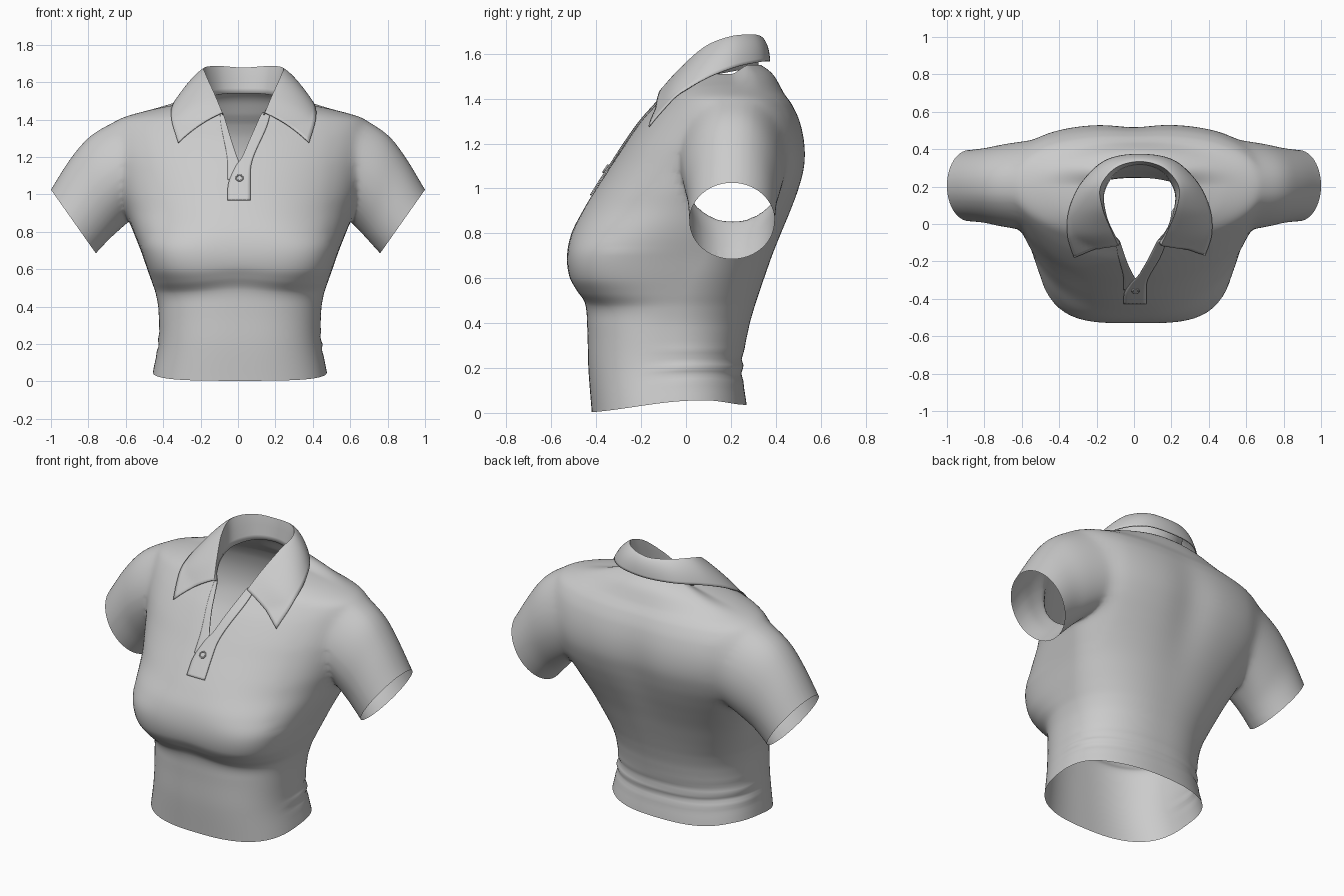
import bpy, bmesh, math
from mathutils import Vector

if "Cube" in bpy.data.objects:
    bpy.data.objects.remove(bpy.data.objects["Cube"])

# Torso slices: z, half width, front y, back y, front and back roundness
KEYS = [(0, .465, -.42, .27, 2.6, 2.4), (.2, .435, -.435, .25, 2.6, 2.3),
        (.38, .435, -.44, .28, 2.5, 2.3), (.47, .45, -.45, .305, 2.5, 2.3),
        (.53, .47, -.49, .325, 3.0, 2.3), (.60, .495, -.52, .35, 3.6, 2.3),
        (.70, .53, -.53, .388, 3.6, 2.3), (.80, .57, -.51, .43, 2.9, 2.35),
        (.90, .61, -.46, .472, 2.4, 2.45), (1.0, .65, -.40, .508, 2.2, 2.6),
        (1.1, .675, -.335, .532, 2.1, 2.7), (1.2, .69, -.27, .532, 2.05, 2.7),
        (1.3, .695, -.20, .51, 1.95, 2.6), (1.37, .685, -.14, .478, 1.9, 2.4),
        (1.41, .64, -.105, .45, 1.9, 2.2), (1.45, .50, -.075, .42, 1.9, 2),
        (1.48, .36, -.05, .388, 1.9, 2), (1.51, .22, -.02, .335, 2, 2)]


def smoothstep(a, b, x):
    t = min(1, max(0, (x - a) / (b - a)))
    return t * t * (3 - 2 * t)


def gauss(x, w):
    return math.exp(-(x / w) ** 2)


def hermite(keys, x):
    """Smooth interpolation of rows keyed by their first column."""
    n = len(keys)
    i = max(j for j in range(n - 1) if keys[j][0] <= x or j == 0)
    a, b = keys[i], keys[i + 1]
    p, q = keys[max(i - 1, 0)], keys[min(i + 2, n - 1)]
    h = b[0] - a[0]
    t = min(1, max(0, (x - a[0]) / h))
    out = []
    for k in range(1, len(a)):
        m0 = (b[k] - p[k]) / (b[0] - p[0]) * h
        m1 = (q[k] - a[k]) / (q[0] - a[0]) * h
        out.append((2*t**3 - 3*t*t + 1) * a[k] + (t**3 - 2*t*t + t) * m0
                   + (3*t*t - 2*t**3) * b[k] + (t**3 - t*t) * m1)
    return out


def centre(z):
    return .01 + .015 * smoothstep(1.2, 1.5, z), -.07 + .27 * smoothstep(.3, 1.05, z)


def front_y(x, z):
    hw, yf, yb, nf, nb = hermite(KEYS, z)
    cx, cy = centre(z)
    u = min(1, abs(x - cx) / hw)
    return cy - (cy - yf) * (1 - u ** nf) ** (1 / nf)


def side_x(y, z, s):
    hw, yf, yb, nf, nb = hermite(KEYS, z)
    cx, cy = centre(z)
    n, d = (nf, cy - yf) if y < cy else (nb, yb - cy)
    return cx + s * hw * (1 - min(1, abs(y - cy) / d) ** n) ** (1 / n)


def gap(z):
    return .105 * max(0, z - 1.15) / .28 + .04 * smoothstep(1.42, 1.51, z)


def finish(name, bm, angle=60, thick=0):
    bmesh.ops.recalc_face_normals(bm, faces=bm.faces)
    me = bpy.data.meshes.new(name)
    bm.to_mesh(me)
    bm.free()
    ob = bpy.data.objects.new(name, me)
    bpy.context.collection.objects.link(ob)
    if thick:
        m = ob.modifiers.new("thickness", 'SOLIDIFY')
        m.thickness, m.offset = thick, 0
    bpy.ops.object.select_all(action='DESELECT')
    bpy.context.view_layer.objects.active = ob
    ob.select_set(True)
    bpy.ops.object.shade_smooth_by_angle(angle=math.radians(angle))
    return ob


def loft(bm, rows):
    vs = [[bm.verts.new(p) for p in r] for r in rows]
    for a, b in zip(vs, vs[1:]):
        for i in range(len(a) - 1):
            bm.faces.new((a[i], a[i + 1], b[i + 1], b[i]))


# Torso with V-shaped neck opening
def torso_point(phi, z):
    hw, yf, yb, nf, nb = hermite(KEYS, z)
    cx, cy = centre(z)
    s, c = math.sin(phi), math.cos(phi)
    n, d = (nf, cy - yf) if c > 0 else (nb, yb - cy)
    r = (abs(s) ** n + abs(c) ** n) ** (-1 / n)
    back = smoothstep(.45, -.3, c)
    r += .02 * math.sin(z * 72 + 1.2 * s) * gauss(z - .2, .07) * back
    x, y = cx + hw * r * s, cy - d * r * c
    top = smoothstep(1.42, 1.51, z)
    if c > 0:   # crease under the bust rises in the middle
        z += .025 * gauss(x, .2) * gauss(z - .52, .09) * smoothstep(0, .5, c)
    else:       # hollow along the spine, raised back neck
        y -= .02 * gauss(x, .13) * gauss(z - 1.05, .3)
        z += .04 * top * smoothstep(0, -.6, c)
    z += .055 * smoothstep(-.5, .05, y) * max(0, 1 - z / .3) * (1 - .35 * smoothstep(.1, .27, y))
    return x, y, z


bm = bmesh.new()
rows = []
for a, b in zip(KEYS, KEYS[1:]):
    steps = 10 if b[0] < .3 else 6
    rows += [a[0] + (b[0] - a[0]) * i / steps for i in range(steps)]
rows.append(KEYS[-1][0])
N = 112
grid = []
for z in rows:
    p0 = math.asin(min(.9, gap(z) / hermite(KEYS, z)[0]))
    grid.append([torso_point(p0 + (2 * math.pi - 2 * p0) * i / N, z) for i in range(N + 1)])
loft(bm, grid)
bmesh.ops.remove_doubles(bm, verts=bm.verts, dist=.0005)

# Sleeves grown out of the armholes: t, top x/z, bottom x/z, half depth
SLEEVE = [(0, .67, 1.40, .60, .86, .24), (.33, .80, 1.315, .655, .80, .22),
          (.67, .90, 1.19, .70, .75, .20), (1, 1.0, 1.025, .76, .685, .19)]
CY, CZ, RY, RZ = .21, 1.13, .24, .27


def sleeve_point(t, a, s):
    tx, tz, bx, bz, hy = hermite(SLEEVE, t)
    k = math.sin(a)
    return Vector((s * ((tx + bx) / 2 + k * (tx - bx) / 2),
                   CY - .005 * t + hy * math.cos(a), (tz + bz) / 2 + k * (tz - bz) / 2))


for s in (-1, 1):
    hole = []
    for f in bm.faces:
        c = f.calc_center_median()
        if s * c.x > .4 and ((c.y - CY) / RY) ** 2 + ((c.z - CZ) / RZ) ** 2 < 1:
            hole.append(f)
    bmesh.ops.delete(bm, geom=hole, context='FACES')
    edges = [tuple(e.verts) for e in bm.edges if e.is_boundary
             and all(s * v.co.x > .35 and .8 < v.co.z < 1.46 for v in e.verts)]
    ang, start = {}, {}
    for v in {v for e in edges for v in e}:
        a = math.atan2((v.co.z - CZ) / RZ, (v.co.y - CY) / RY)
        y, z = CY + RY * math.cos(a), CZ + RZ * math.sin(a)
        v.co = (side_x(y, z, s), y, z)
        ang[v] = a
        start[v] = v.co - sleeve_point(0, a, s)
    prev = {v: v for v in ang}
    for k in range(1, 21):
        t = k / 20
        new = {v: bm.verts.new(sleeve_point(t, ang[v], s) + start[v] * (1 - t) ** 2) for v in ang}
        for p, q in edges:
            bm.faces.new((prev[p], prev[q], new[q], new[p]))
        prev = new
near = [v for v in bm.verts if abs(v.co.x) > .48 and .72 < v.co.z < 1.46 and not v.is_boundary]
for _ in range(5):
    bmesh.ops.smooth_vert(bm, verts=near, factor=.5, use_axis_x=True, use_axis_y=True, use_axis_z=True)
finish("shirt_body", bm, 80)

# Collar: half curves from front to back (stand base, fold, outer edge)
CX = .03
COLLAR = [(0, .108, -.10, 1.425, .115, -.115, 1.435, .35, -.14, 1.275),
          (1, .14, -.05, 1.46, .155, -.03, 1.53, .385, -.05, 1.40),
          (2, .18, .05, 1.49, .20, .085, 1.63, .375, .08, 1.485),
          (3, .19, .17, 1.515, .21, .20, 1.675, .31, .22, 1.54),
          (4, .12, .28, 1.535, .13, .30, 1.683, .18, .34, 1.565),
          (5, 0, .318, 1.54, 0, .335, 1.675, 0, .372, 1.565)]
COLLAR += [(10 - r[0],) + tuple(-c if i % 3 == 0 else c for i, c in enumerate(r[1:]))
           for r in COLLAR[4::-1]]
bm = bmesh.new()
rows = []
for i in range(81):
    p = hermite(COLLAR, i / 8)
    S, F, E = Vector(p[:3]), Vector(p[3:6]), Vector(p[6:])
    out = ((F + E) / 2 - Vector((0, .12, 0)))
    out.z = 0
    M = (F + E) / 2 + out.normalized() * .015 + Vector((0, 0, .025))
    row = [S.lerp(F, k / 5) for k in range(5)]
    for k in range(13):
        t = k / 12
        v = F * (1 - t) ** 2 + M * 2 * t * (1 - t) + E * t * t
        if v.z < 1.46 and v.y < .1:   # rest the points on the chest
            v.y = min(v.y, front_y(v.x + CX, v.z) - .012)
        row.append(v)
    rows.append([v + Vector((CX, 0, 0)) for v in row])
loft(bm, rows)
finish("collar", bm, 60, .006)


# Placket bands that follow the chest
def band(name, z0, z1, left, right, lift):
    bm = bmesh.new()
    rows = []
    for i in range(41):
        z = z0 + (z1 - z0) * i / 40
        l, r = left(z), right(z)
        rows.append([(l + (r - l) * k / 6, front_y(l + (r - l) * k / 6, z) - lift, z) for k in range(7)])
    loft(bm, rows)
    finish(name, bm, 40, .006)


def vee(z, s):
    return centre(z)[0] + s * (gap(z) - .004)


def overlap(z):   # free edge of the upper band
    k = smoothstep(1.03, 1.22, z)
    return -.055 * (1 - k) + vee(z, 1) * k


band("placket_left", 1.08, 1.435, lambda z: -.055 - .04 * smoothstep(1.15, 1.43, z),
     lambda z: vee(max(z, 1.15), -1), .003)
band("placket_right", .97, 1.435, overlap, lambda z: .067 + .105 * smoothstep(1.12, 1.45, z), .007)

# Button with a raised rim
bz = 1.085
slope = math.atan2(front_y(0, bz + .03) - front_y(0, bz - .03), .06)
rot = (math.pi / 2 - slope, 0, 0)
loc = Vector((.008, front_y(.008, bz) - .010, bz))
bpy.ops.mesh.primitive_cylinder_add(vertices=32, radius=.02, depth=.01, location=loc, rotation=rot)
bpy.context.object.name = "button"
bpy.ops.object.shade_smooth_by_angle(angle=math.radians(40))
bpy.ops.mesh.primitive_torus_add(major_radius=.018, minor_radius=.004, major_segments=32,
                                 minor_segments=8, location=loc + Vector((0, -.004, .003)), rotation=rot)
bpy.context.object.name = "button_rim"
bpy.ops.object.shade_smooth_by_angle(angle=math.radians(60))
